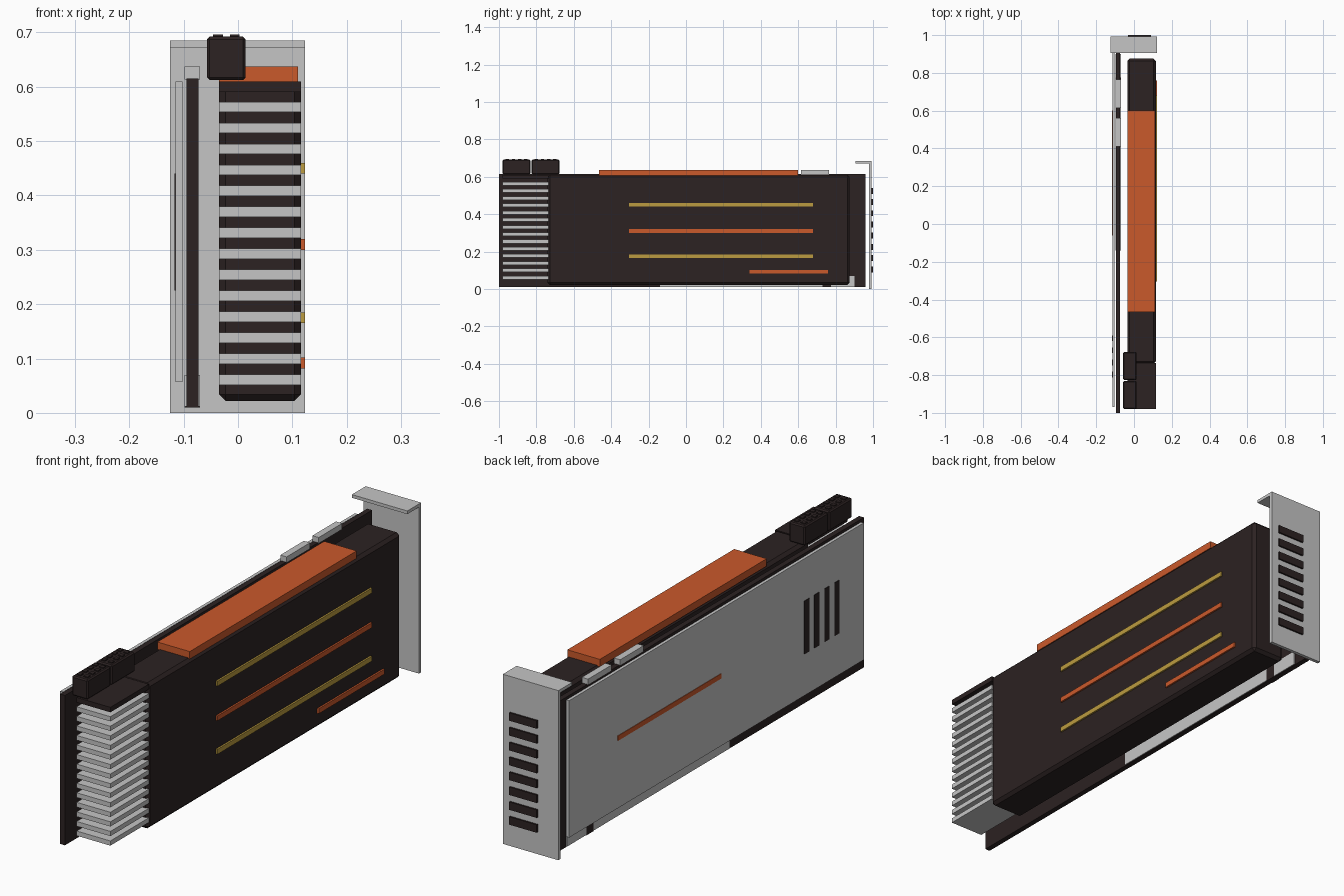
import bpy
import bmesh

old = bpy.data.objects.get("Cube")
if old:
    bpy.data.objects.remove(old, do_unlink=True)


def material(name, rgb):
    m = bpy.data.materials.new(name)
    m.use_nodes = True
    m.diffuse_color = (*rgb, 1)
    m.node_tree.nodes["Principled BSDF"].inputs["Base Color"].default_value = (*rgb, 1)
    return m


dark = material("charcoal", (0.025, 0.016, 0.016))
silver = material("silver", (0.56, 0.56, 0.56))
orange = material("burnt orange", (0.59, 0.10, 0.024))
gold = material("gold", (0.50, 0.33, 0.05))


def box(name, x, y, z, mat, bevel=0):
    """Box from (min, max) ranges on each axis."""
    bm = bmesh.new()
    bmesh.ops.create_cube(bm, size=1)
    for v in bm.verts:
        for i, (lo, hi) in enumerate((x, y, z)):
            v.co[i] = lo if v.co[i] < 0 else hi
    me = bpy.data.meshes.new(name)
    bm.to_mesh(me)
    bm.free()
    me.materials.append(mat)
    ob = bpy.data.objects.new(name, me)
    bpy.context.collection.objects.link(ob)
    if bevel:
        mod = ob.modifiers.new("Bevel", "BEVEL")
        mod.width = bevel
        mod.segments = 1
    return ob


# Circuit board with its edge connector and top bridge connectors
box("circuit_board", (-0.095, -0.073), (-1, 0.96), (0.01, 0.615), dark)
edge_x = (-0.098, -0.07)
box("edge_connector_long", edge_x, (-0.14, 0.73), (0.012, 0.07), silver)
box("edge_connector_short", edge_x, (0.775, 0.90), (0.012, 0.07), silver)
box("edge_connector_key", edge_x, (0.73, 0.775), (0.01, 0.07), dark)
for i, y in enumerate((0.41, 0.615)):
    box(f"bridge_connector_{i + 1}", edge_x, (y, y + 0.15), (0.613, 0.637), silver)

# Backplate with dark vents and an accent stripe
box("backplate", (-0.115, -0.102), (-0.97, 0.91), (0.057, 0.61), silver)
for i in range(4):
    y = -0.605 - i * 0.064
    box(f"backplate_vent_{i + 1}", (-0.117, -0.114), (y - 0.015, y + 0.015), (0.225, 0.44), dark)
box("backplate_stripe", (-0.117, -0.114), (-0.06, 0.60), (0.33, 0.35), orange)

# Cooler shroud, top accent panel and side stripes
box("shroud", (-0.035, 0.116), (-0.74, 0.875), (0.022, 0.61), dark, 0.012)
box("top_accent", (-0.035, 0.11), (-0.465, 0.60), (0.607, 0.637), orange)
stripes = (
    (0.45, gold, -0.305, 0.68),
    (0.31, orange, -0.305, 0.68),
    (0.175, gold, -0.305, 0.68),
    (0.092, orange, 0.34, 0.76),
)
for i, (z, mat, y0, y1) in enumerate(stripes):
    box(f"side_stripe_{i + 1}", (0.114, 0.123), (y0, y1), (z - 0.01, z + 0.01), mat)

# Exposed cooling fins under a cover
box("fin_cover", (-0.035, 0.116), (-0.98, -0.735), (0.59, 0.61), dark)
for i in range(14):
    z = 0.061 + i * 0.0386
    box(f"cooling_fin_{i + 1}", (-0.035, 0.116), (-0.98, -0.735), (z - 0.0095, z + 0.0095), silver)

# Power sockets with raised pins
for i, y in enumerate((-0.98, -0.825)):
    box(f"power_socket_{i + 1}", (-0.057, 0.014), (y, y + 0.148), (0.612, 0.692), dark, 0.005)
    for col in range(2):
        for row in range(4):
            px, py = -0.037 + col * 0.031, y + 0.025 + row * 0.033
            box(f"power_pin_{i + 1}_{col + 1}_{row + 1}", (px - 0.009, px + 0.009),
                (py - 0.009, py + 0.009), (0.69, 0.696), dark)

# Mounting bracket with folded lip and exhaust slots
box("bracket_plate", (-0.125, 0.123), (0.979, 0.993), (0, 0.685), silver)
box("bracket_lip", (-0.125, 0.123), (0.905, 0.979), (0.672, 0.685), silver)
for i in range(8):
    z = 0.105 + i * 0.06
    box(f"exhaust_slot_{i + 1}", (-0.033, 0.09), (0.992, 1.0), (z - 0.016, z + 0.016), dark)
